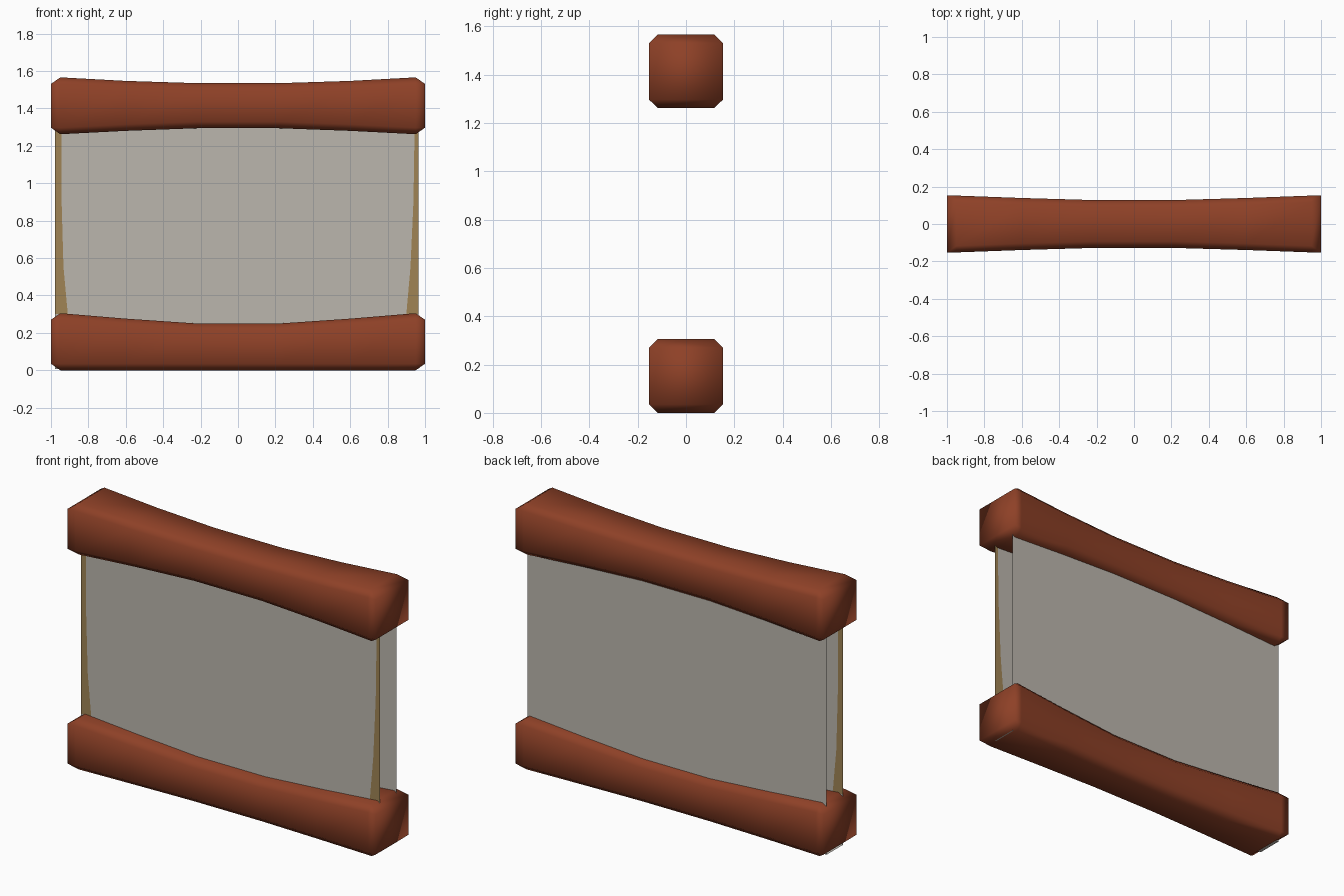
import bpy

if "Cube" in bpy.data.objects:
    bpy.data.objects.remove(bpy.data.objects["Cube"])


def material(name, rgb):
    m = bpy.data.materials.new(name)
    m.diffuse_color = (*rgb, 1.0)
    m.use_nodes = True
    m.node_tree.nodes["Principled BSDF"].inputs["Base Color"].default_value = m.diffuse_color
    return m


WOOD = material("red brown wood", (0.27, 0.052, 0.02))
PAPER = material("pale grey paper", (0.50, 0.47, 0.42))
GOLD = material("tan gold edge", (0.35, 0.23, 0.09))


def add_mesh(name, verts, faces, mats):
    me = bpy.data.meshes.new(name)
    me.from_pydata(verts, [], faces)
    for m in mats:
        me.materials.append(m)
    ob = bpy.data.objects.new(name, me)
    bpy.context.collection.objects.link(ob)
    return ob


def add_bar(name, stations, c=0.035):
    """Waisted bar with chamfered long edges; stations = (x, half depth, z low, z high)."""
    half = stations[::-1]
    full = [(-x, w, a, b) for x, w, a, b in stations] + half
    verts, faces = [], []
    for x, w, a, b in full:
        # the end rings are pulled in to a plain rectangle by the end chamfer
        k = 0.0 if abs(x) > 0.99 else c
        lo, hi = (a, b) if k else (a + c, b - c)
        verts += [(x, -w, lo + k), (x, -w, hi - k), (x, -w + k, hi), (x, w - k, hi),
                  (x, w, hi - k), (x, w, lo + k), (x, w - k, lo), (x, -w + k, lo)]
    for i in range(len(full) - 1):
        for j in range(8):
            n = (j + 1) % 8
            faces.append((i * 8 + j, i * 8 + n, i * 8 + 8 + n, i * 8 + 8 + j))
    faces.append(tuple(range(7, -1, -1)))
    last = (len(full) - 1) * 8
    faces.append(tuple(range(last, last + 8)))
    ob = add_mesh(name, verts, faces, [WOOD])
    import bmesh
    bm = bmesh.new()
    bm.from_mesh(ob.data)
    bmesh.ops.remove_doubles(bm, verts=bm.verts, dist=1e-4)
    bmesh.ops.recalc_face_normals(bm, faces=bm.faces)
    for f in bm.faces:
        f.smooth = True
    bm.to_mesh(ob.data)
    bm.free()
    return ob


# Wooden bars, thinner in the middle
add_bar("lower_bar", [(1.0, 0.153, 0.0, 0.305), (0.95, 0.152, 0.0, 0.305),
                      (0.6, 0.139, 0.0, 0.276), (0.22, 0.128, 0.0, 0.25)])
add_bar("upper_bar", [(1.0, 0.153, 1.262, 1.566), (0.95, 0.152, 1.262, 1.566),
                      (0.6, 0.139, 1.28, 1.547), (0.22, 0.128, 1.294, 1.535)])

# Paper sheets
XL, XR, YF, YB, ZB, ZT = -0.978, 0.965, -0.062, 0.092, 0.006, 1.42

# Front sheet with curved tan strips at both sides
rows = [(ZB, -0.91, 0.895), (0.3, -0.91, 0.90), (0.55, -0.933, 0.922),
        (0.9, -0.943, 0.938), (1.28, -0.945, 0.944), (ZT, -0.945, 0.944)]
verts = [(x, YF, z) for z, l, r in rows for x in (XL, l, r, XR)]
faces = [(i * 4 + j, i * 4 + j + 1, i * 4 + j + 5, i * 4 + j + 4)
         for i in range(len(rows) - 1) for j in range(3)]
front = add_mesh("front_sheet", verts, faces, [PAPER, GOLD])
for p in front.data.polygons:
    # outer columns above the hidden bottom are tan
    p.material_index = 1 if abs(p.center.x) > 0.5 and p.center.z > 0.2 else 0

# Back sheet and the fold that joins the sheets underneath
add_mesh("back_sheet", [(XL, YB, ZB), (XR, YB, ZB), (XR, YB, ZT), (XL, YB, ZT)],
         [(3, 2, 1, 0)], [PAPER])
add_mesh("bottom_fold", [(XL, YF, ZB), (XR, YF, ZB), (XR, YB, ZB), (XL, YB, ZB)],
         [(3, 2, 1, 0)], [PAPER])
